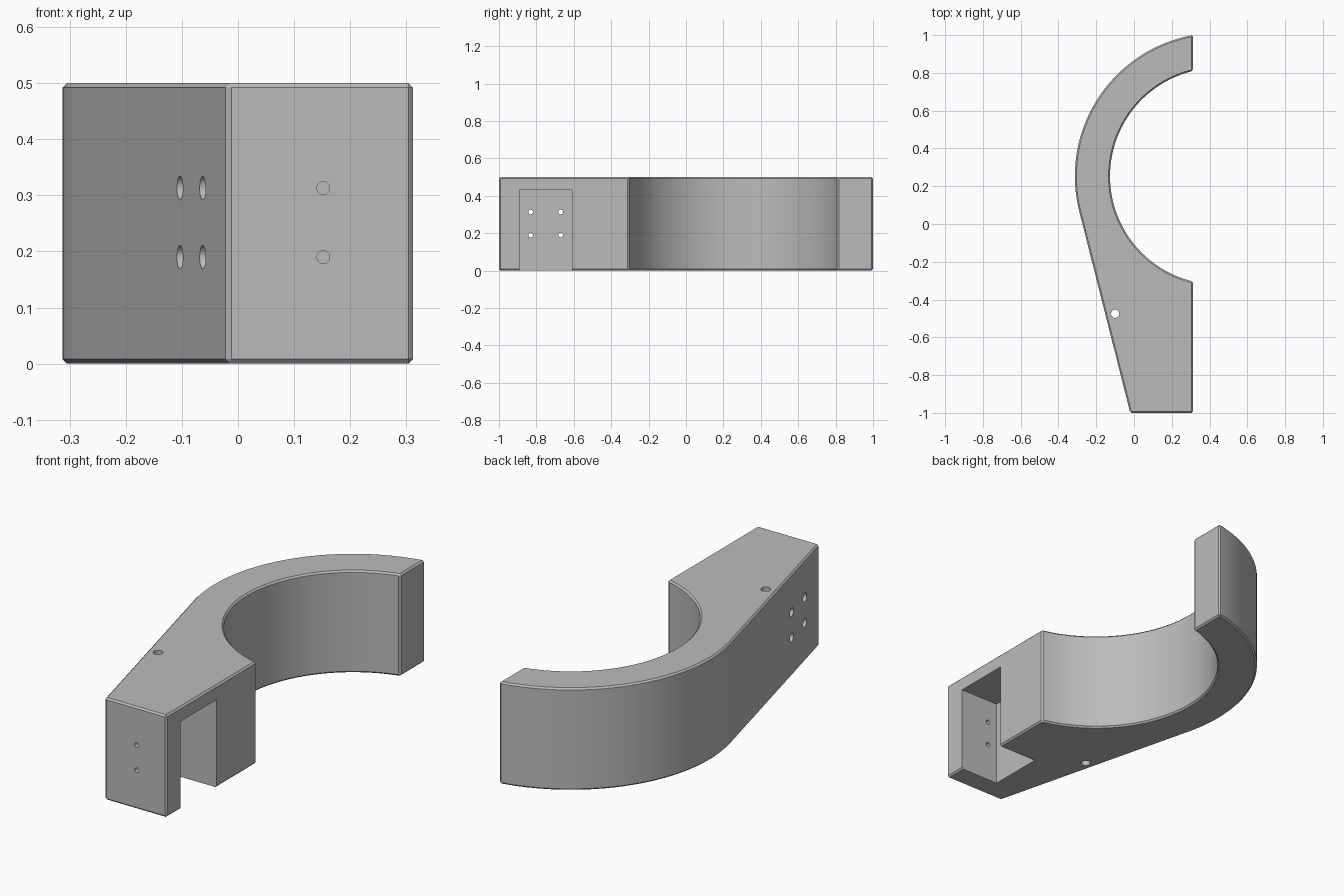
import bpy, bmesh, math
from mathutils import Vector

cube = bpy.data.objects.get("Cube")
if cube:
    bpy.data.objects.remove(cube, do_unlink=True)

HEIGHT = 0.5
SIDE = 0.312                       # flat open side of the hook
CENTRE = Vector((0.446, 0.253))    # shared centre of both arcs
OUTER, INNER = 0.759, 0.573
TOE = Vector((-0.02, -1.0))        # front corner of the tapered stem

grey = bpy.data.materials.new("plain grey")
grey.use_nodes = True
colour = (0.5, 0.5, 0.5, 1)
grey.diffuse_color = colour
grey.node_tree.nodes["Principled BSDF"].inputs["Base Color"].default_value = colour


def arc(radius, start, end, steps):
    """Points along an arc around CENTRE."""
    points = []
    for i in range(steps + 1):
        a = start + (end - start) * i / steps
        points.append(CENTRE + radius * Vector((math.cos(a), math.sin(a))))
    return points


def open_angle(radius):
    """Angle at which an arc meets the flat side, on the back half."""
    return math.acos((SIDE - CENTRE.x) / radius)


def apply_modifier(obj, mod):
    bpy.context.view_layer.objects.active = obj
    bpy.ops.object.modifier_apply(modifier=mod.name)


def cut(obj, cutter):
    cutter.hide_render = True
    mod = obj.modifiers.new("cut", 'BOOLEAN')
    mod.operation = 'DIFFERENCE'
    mod.solver = 'EXACT'
    mod.object = cutter
    apply_modifier(obj, mod)
    bpy.data.objects.remove(cutter, do_unlink=True)


def drill(obj, start, end, radius):
    """Cut a round hole between two points."""
    start, end = Vector(start), Vector(end)
    axis = end - start
    bpy.ops.mesh.primitive_cylinder_add(
        vertices=24, radius=radius, depth=axis.length, location=(start + end) / 2,
        rotation=axis.to_track_quat('Z', 'Y').to_euler())
    cut(obj, bpy.context.object)


# Outline: outer arc, tangent taper to the toe, straight side, inner arc
to_toe = TOE - CENTRE
tangent = (math.atan2(to_toe.y, to_toe.x) + 2 * math.pi
           - math.acos(OUTER / to_toe.length))
inner_start = open_angle(INNER)
outline = arc(OUTER, open_angle(OUTER), tangent, 48)
outline += [TOE, Vector((SIDE, TOE.y))]
outline += arc(INNER, 2 * math.pi - inner_start, inner_start, 64)

# Hook body
bm = bmesh.new()
base = bm.faces.new([bm.verts.new((p.x, p.y, 0)) for p in outline])
top = bmesh.ops.extrude_face_region(bm, geom=[base])
bmesh.ops.translate(bm, vec=(0, 0, HEIGHT),
                    verts=[v for v in top["geom"] if isinstance(v, bmesh.types.BMVert)])
bmesh.ops.recalc_face_normals(bm, faces=bm.faces)
mesh = bpy.data.meshes.new("hook_bracket")
bm.to_mesh(mesh)
bm.free()
mesh.materials.append(grey)
body = bpy.data.objects.new("hook_bracket", mesh)
bpy.context.collection.objects.link(body)

# Small chamfer around every sharp edge
bevel = body.modifiers.new("chamfer", 'BEVEL')
bevel.width = 0.008
bevel.segments = 1
bevel.limit_method = 'ANGLE'
bevel.angle_limit = math.radians(30)
apply_modifier(body, bevel)

# Pocket open at the side and underneath
POCKET_X, POCKET_FRONT, POCKET_BACK, POCKET_TOP = 0.1, -0.89, -0.61, 0.43
low = Vector((POCKET_X, POCKET_FRONT, -0.1))
high = Vector((SIDE + 0.1, POCKET_BACK, POCKET_TOP))
bpy.ops.mesh.primitive_cube_add(size=1, location=(low + high) / 2)
pocket = bpy.context.object
pocket.scale = high - low
bpy.context.view_layer.update()
cut(body, pocket)

# Screw holes: counterbored through the taper, plain through the front wall
taper = (OUTER * Vector((math.cos(tangent), math.sin(tangent))) + CENTRE) - TOE
for z in (0.19, 0.313):
    for y in (-0.83, -0.67):
        surface = TOE.x + taper.x * (y - TOE.y) / taper.y
        drill(body, (-0.4, y, z), (POCKET_X + 0.1, y, z), 0.0125)
        drill(body, (-0.4, y, z), (surface + 0.05, y, z), 0.021)
    drill(body, (0.152, -1.1, z), (0.152, POCKET_FRONT + 0.1, z), 0.0115)

# Vertical hole through the stem
drill(body, (-0.1, -0.475, -0.1), (-0.1, -0.475, HEIGHT + 0.1), 0.022)

# Smooth arcs, crisp edges
bpy.ops.object.select_all(action='DESELECT')
body.select_set(True)
bpy.context.view_layer.objects.active = body
bpy.ops.object.shade_smooth_by_angle(angle=math.radians(25))
